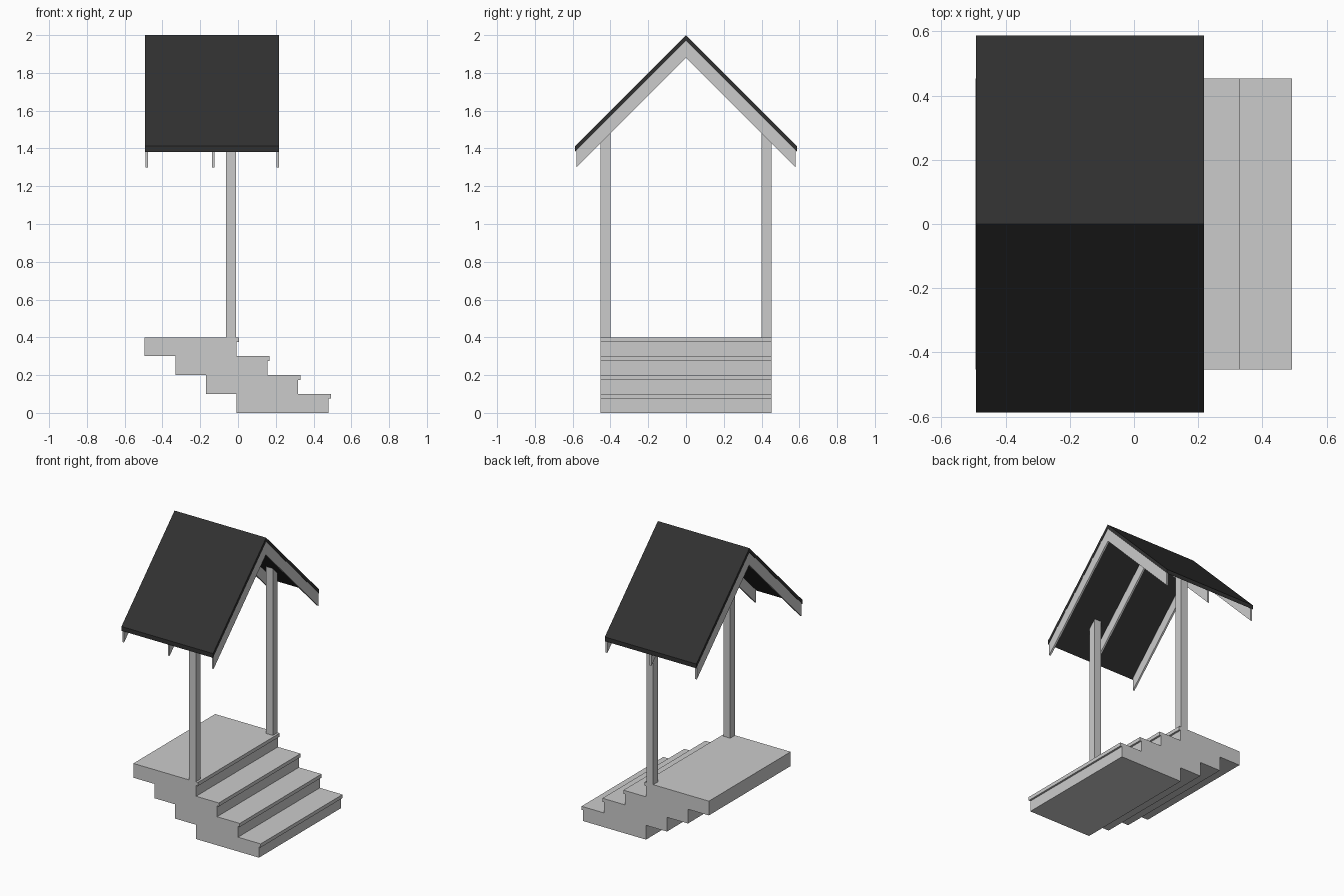
import bpy

if "Cube" in bpy.data.objects:
    bpy.data.objects.remove(bpy.data.objects["Cube"])

ROOF = bpy.data.materials.new("roof_dark")
ROOF.diffuse_color = (0.03, 0.03, 0.03, 1)
ROOF.use_nodes = True
ROOF.node_tree.nodes["Principled BSDF"].inputs["Base Color"].default_value = ROOF.diffuse_color


def prism(name, profile, axis, a, b, mat=None):
    """Extrude a 2D profile along x (profile = y,z) or y (profile = x,z)."""
    def point(p, t):
        return (t, p[0], p[1]) if axis == 'x' else (p[0], t, p[1])
    n = len(profile)
    verts = [point(p, a) for p in profile] + [point(p, b) for p in profile]
    faces = [tuple(range(n)), tuple(range(2 * n - 1, n - 1, -1))]
    faces += [(i, i + n, (i + 1) % n + n, (i + 1) % n) for i in range(n)]
    # profiles run counter-clockwise; flip so the normals face outward
    if axis == 'x':
        faces = [f[::-1] for f in faces]
    me = bpy.data.meshes.new(name)
    me.from_pydata(verts, [], faces)
    if mat:
        me.materials.append(mat)
    ob = bpy.data.objects.new(name, me)
    bpy.context.collection.objects.link(ob)
    return ob


def gable(y, top, thick):
    """Counter-clockwise inverted V at 45 degrees with plumb-cut eaves."""
    low = top - thick
    return [(-y, top - y), (-y, low - y), (0, low),
            (y, low - y), (y, top - y), (0, top)]


# stacked steps, each with a small nosing on its tread
RISE, RUN, HALF_W = 0.1, 0.1625, 0.453
for i in range(4):
    z0, z1 = i * RISE, (i + 1) * RISE
    nose = 0.493 - i * RUN
    back = -0.007 - i * RUN
    face = nose - 0.013
    prism(f"step_{i + 1}",
          [(back, z0), (face, z0), (face, z1 - 0.025),
           (nose, z1 - 0.025), (nose, z1), (back, z1)],
          'y', -HALF_W, HALF_W)

# posts, cut to the underside of the roof
UNDER = 1.97
for side, name in ((1, "post_back"), (-1, "post_front")):
    prof = [(side * 0.40, 0.4), (side * 0.453, 0.4),
            (side * 0.453, UNDER - 0.453), (side * 0.40, UNDER - 0.40)]
    prism(name, prof[::side], 'x', -0.063, -0.010)

# three gable rafters
for i, x in enumerate((-0.490, -0.137, 0.204)):
    prism(f"rafter_{i + 1}", gable(0.58, UNDER, 0.09), 'x', x, x + 0.0125)

# roof covering
prism("roof", gable(0.588, 2.0, 0.03), 'x', -0.492, 0.218, ROOF)
